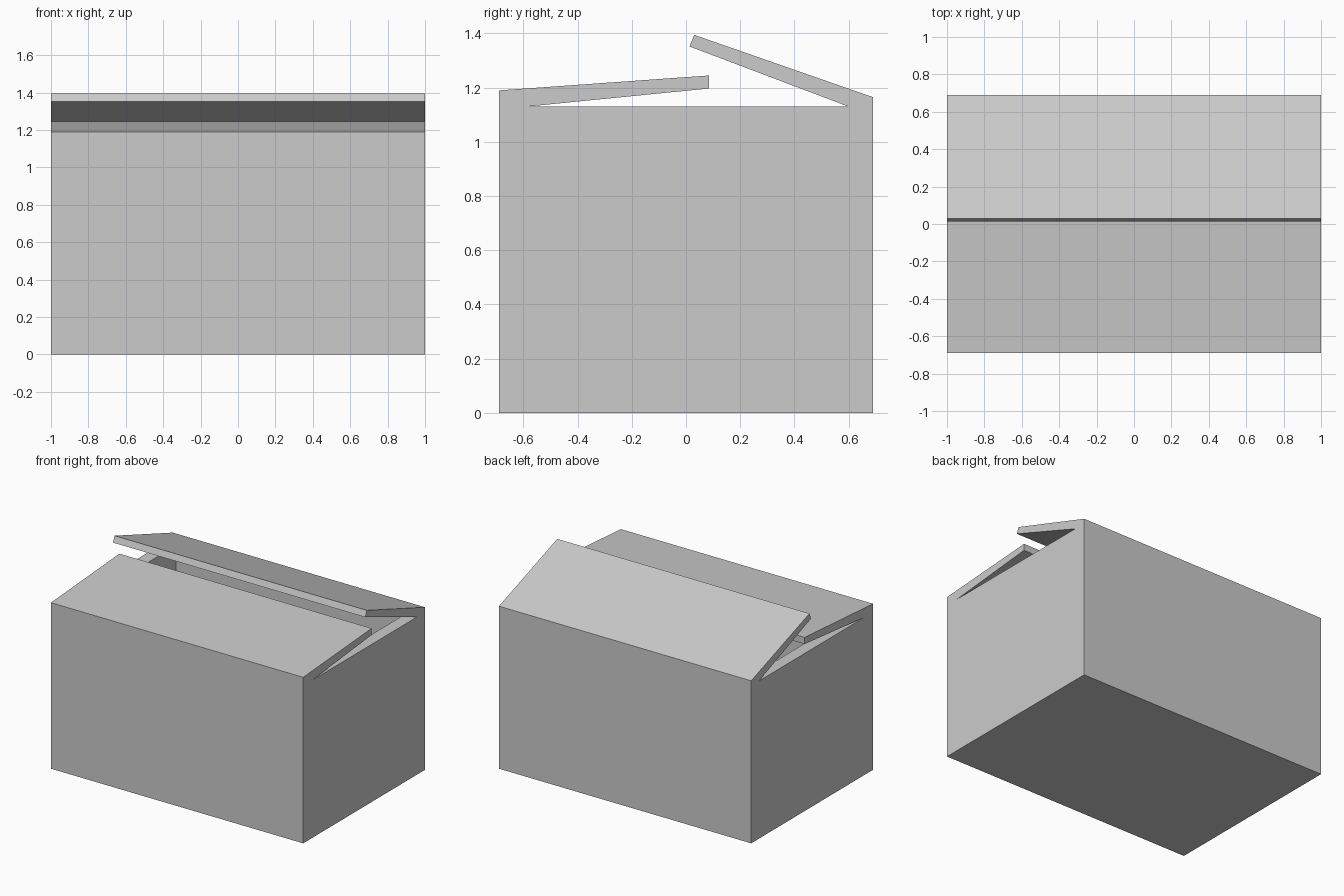
import bpy
import bmesh
from mathutils import Vector

cube = bpy.data.objects.get("Cube")
if cube:
    bpy.data.objects.remove(cube, do_unlink=True)

HALF_LENGTH = 1.0
WALL = 0.087
RIM = 1.13
FLOOR = 0.09

card = bpy.data.materials.new("light grey card")
card.use_nodes = True
grey = (0.6, 0.6, 0.6, 1)
card.diffuse_color = grey
card.node_tree.nodes["Principled BSDF"].inputs["Base Color"].default_value = grey

# End profile (y, z): outer walls with the two part-open flaps
profile = [
    (-0.69, 0), (0.69, 0), (0.69, 1.165),
    (0.03, 1.395), (0.013, 1.352),      # back flap tip
    (0.60, RIM), (-0.59, RIM),          # rim between the hinges
    (0.085, 1.197), (0.085, 1.245),     # front flap tip
    (-0.69, 1.19),
]

bm = bmesh.new()
end = bm.faces.new([bm.verts.new((-HALF_LENGTH, y, z)) for y, z in profile])
swept = bmesh.ops.extrude_face_region(bm, geom=[end])["geom"]
bmesh.ops.translate(bm, vec=(2 * HALF_LENGTH, 0, 0),
                    verts=[g for g in swept if isinstance(g, bmesh.types.BMVert)])
bmesh.ops.recalc_face_normals(bm, faces=bm.faces)


def rim_faces():
    return [f for f in bm.faces if all(abs(v.co.z - RIM) < 1e-4 for v in f.verts)]


# Mark the side wall thickness on the rim
for side in (-1, 1):
    faces = rim_faces()
    parts = set(faces)
    for f in faces:
        parts.update(f.edges, f.verts)
    bmesh.ops.bisect_plane(bm, geom=list(parts), plane_no=(1, 0, 0),
                           plane_co=(side * (HALF_LENGTH - WALL), 0, 0))

# Sink the middle of the rim to hollow out the box
opening = min(rim_faces(), key=lambda f: abs(f.calc_center_median().x))
sunk = bmesh.ops.extrude_face_region(bm, geom=[opening])["geom"]
bmesh.ops.translate(bm, vec=Vector((0, 0, FLOOR - RIM)),
                    verts=[g for g in sunk if isinstance(g, bmesh.types.BMVert)])
if opening.is_valid:
    bmesh.ops.delete(bm, geom=[opening], context="FACES_ONLY")
bmesh.ops.recalc_face_normals(bm, faces=bm.faces)

mesh = bpy.data.meshes.new("open_box")
bm.to_mesh(mesh)
bm.free()
mesh.materials.append(card)
box = bpy.data.objects.new("open_box", mesh)
bpy.context.collection.objects.link(box)
